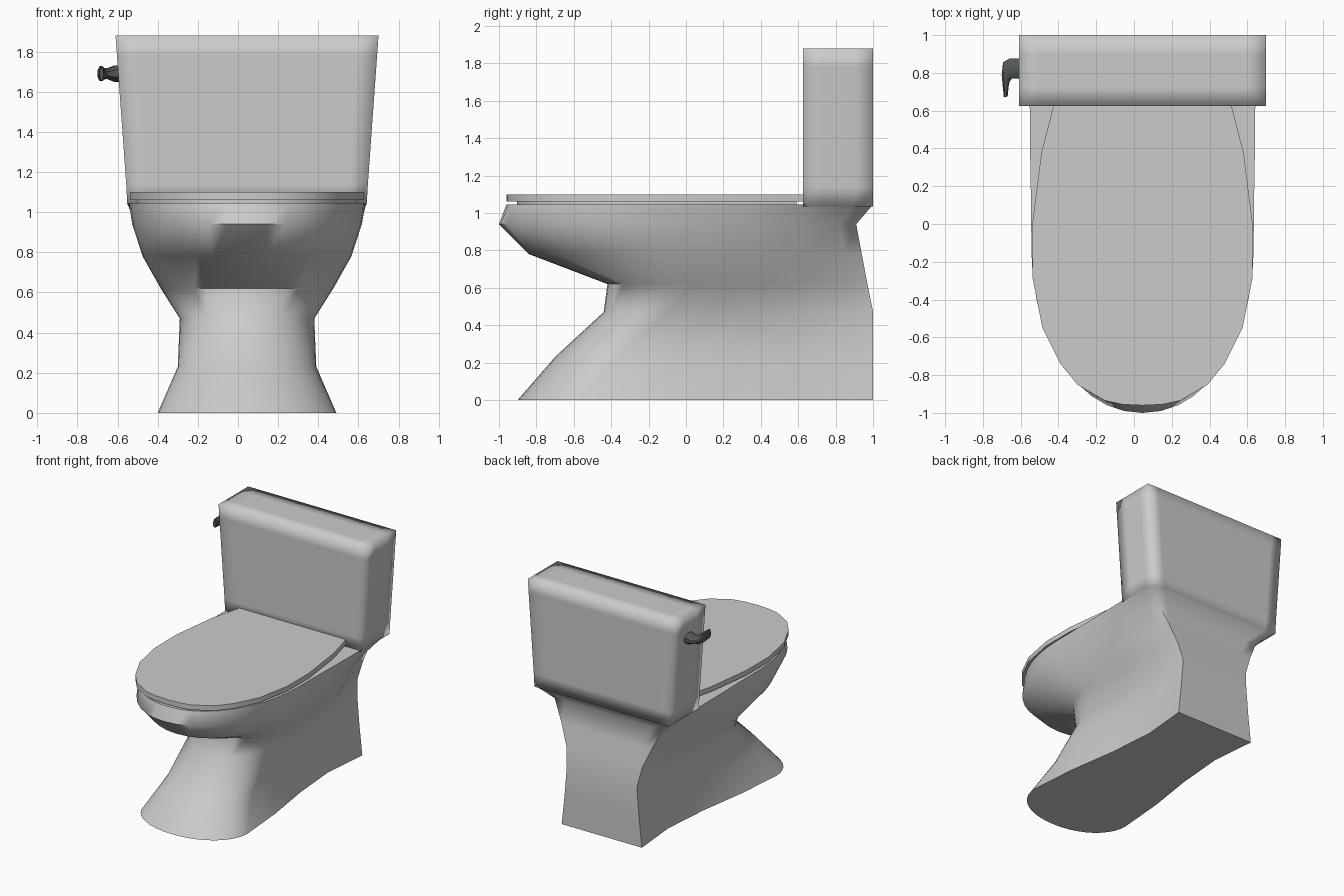
import bpy, bmesh, math
from mathutils import Vector

if "Cube" in bpy.data.objects:
    bpy.data.objects.remove(bpy.data.objects["Cube"])

CX = 0.045  # centre line of bowl and tank


def loft(name, rings, angle=60, colour=None):
    """Skin a list of equal-length closed rings and cap both ends."""
    bm = bmesh.new()
    vs = [[bm.verts.new(p) for p in r] for r in rings]
    n = len(vs[0])
    for a, b in zip(vs, vs[1:]):
        for i in range(n):
            j = (i + 1) % n
            bm.faces.new((a[i], a[j], b[j], b[i]))
    bm.faces.new(vs[0][::-1])
    bm.faces.new(vs[-1])
    bmesh.ops.recalc_face_normals(bm, faces=bm.faces)
    me = bpy.data.meshes.new(name)
    bm.to_mesh(me)
    bm.free()
    ob = bpy.data.objects.new(name, me)
    bpy.context.collection.objects.link(ob)
    if colour:
        mat = bpy.data.materials.new(name + "_paint")
        mat.diffuse_color = colour
        mat.use_nodes = True
        mat.node_tree.nodes["Principled BSDF"].inputs["Base Color"].default_value = mat.diffuse_color
        me.materials.append(mat)
    bpy.ops.object.select_all(action='DESELECT')
    ob.select_set(True)
    bpy.context.view_layer.objects.active = ob
    bpy.ops.object.shade_smooth_by_angle(angle=math.radians(angle))
    return ob


def mirrored(half, z):
    """Close a half outline (front centre to back centre) across the centre line."""
    other = [(-x, y) for x, y in half[-2:0:-1]]
    return [(CX + x, y, z) for x, y in half + other]


def body_ring(z, yf, ym, hw, hm, hb, yb):
    """Round front, tapering sides, square back."""
    half = []
    for i in range(11):
        t = math.pi / 2 * i / 10
        half.append((hw * math.sin(t) ** 0.95, ym - (ym - yf) * math.cos(t)))
    for t in (0.33, 0.67, 1.0):
        s = t * t * (3 - 2 * t)
        half.append((hw + (hm - hw) * s, ym + (0.62 - ym) * t))
    half += [(hb + (hm - hb) * 0.25, yb - 0.09), (hb, yb), (hb - 0.09, yb), (0, yb)]
    return mirrored(half, z)


# pedestal and bowl: z, front y, widest y, half widths (front, y=0.62, back), back y
loft("pedestal_and_bowl", [body_ring(*p) for p in (
    (0.00, -0.90, -0.58, 0.445, 0.320, 0.355, 1.00),
    (0.23, -0.70, -0.38, 0.345, 0.310, 0.330, 1.00),
    (0.47, -0.44, -0.10, 0.335, 0.315, 0.310, 1.00),
    (0.62, -0.42, 0.02, 0.430, 0.390, 0.335, 0.97),
    (0.78, -0.84, -0.15, 0.520, 0.480, 0.400, 0.94),
    (0.94, -1.00, -0.18, 0.572, 0.555, 0.480, 0.91),
    (1.045, -0.96, -0.15, 0.588, 0.597, 0.597, 1.00))])


def tank_ring(z, hw, inset=0.0):
    """Rectangle with support points beside each corner."""
    d = 0.1
    x, y0, y1 = hw - inset, 0.625 + inset, 1.0 - inset
    e = d if inset == 0 else 0.01
    half = [(0, y0), (x - e, y0), (x, y0), (x, y0 + e), (x, y1 - e),
            (x, y1), (x - e, y1), (0, y1)]
    return mirrored(half, z)


# tank
loft("tank", [tank_ring(1.035, 0.596), tank_ring(1.14, 0.602),
              tank_ring(1.78, 0.648), tank_ring(1.88, 0.655),
              tank_ring(1.88, 0.655, 0.1)], angle=180)

# closed lid and seat
lid = [(0, -0.96), (0.105, -0.955), (0.2, -0.935), (0.345, -0.85), (0.435, -0.74),
       (0.53, -0.55), (0.583, -0.28), (0.583, 0.0), (0.535, 0.38), (0.47, 0.63), (0, 0.63)]
loft("lid", [mirrored(lid, 1.06), mirrored(lid, 1.10)], angle=30)
core = [(x * 0.94, -0.03 + (y + 0.03) * 0.94) for x, y in lid]
loft("seat_spacer", [mirrored(core, 1.04), mirrored(core, 1.065)], angle=30)

# flush handle: inner xy, outer xy, half height
sections = [((-0.57, 0.76), (-0.57, 0.88), 0.045), ((-0.615, 0.765), (-0.615, 0.88), 0.045),
            ((-0.645, 0.765), (-0.66, 0.88), 0.028), ((-0.657, 0.75), (-0.695, 0.86), 0.032),
            ((-0.662, 0.725), (-0.702, 0.79), 0.04), ((-0.668, 0.675), (-0.69, 0.67), 0.036)]
rings = []
for inner, outer, h in sections:
    a, b = Vector((*inner, 1.69)), Vector((*outer, 1.69))
    mid, arm = (a + b) / 2, (b - a) / 2
    rings.append([mid + arm * math.cos(t) + Vector((0, 0, h * math.sin(t)))
                  for t in (math.pi / 4 * (k + 0.5) for k in range(8))])
loft("flush_handle", rings, 50, (0.08, 0.1, 0.085, 1))
